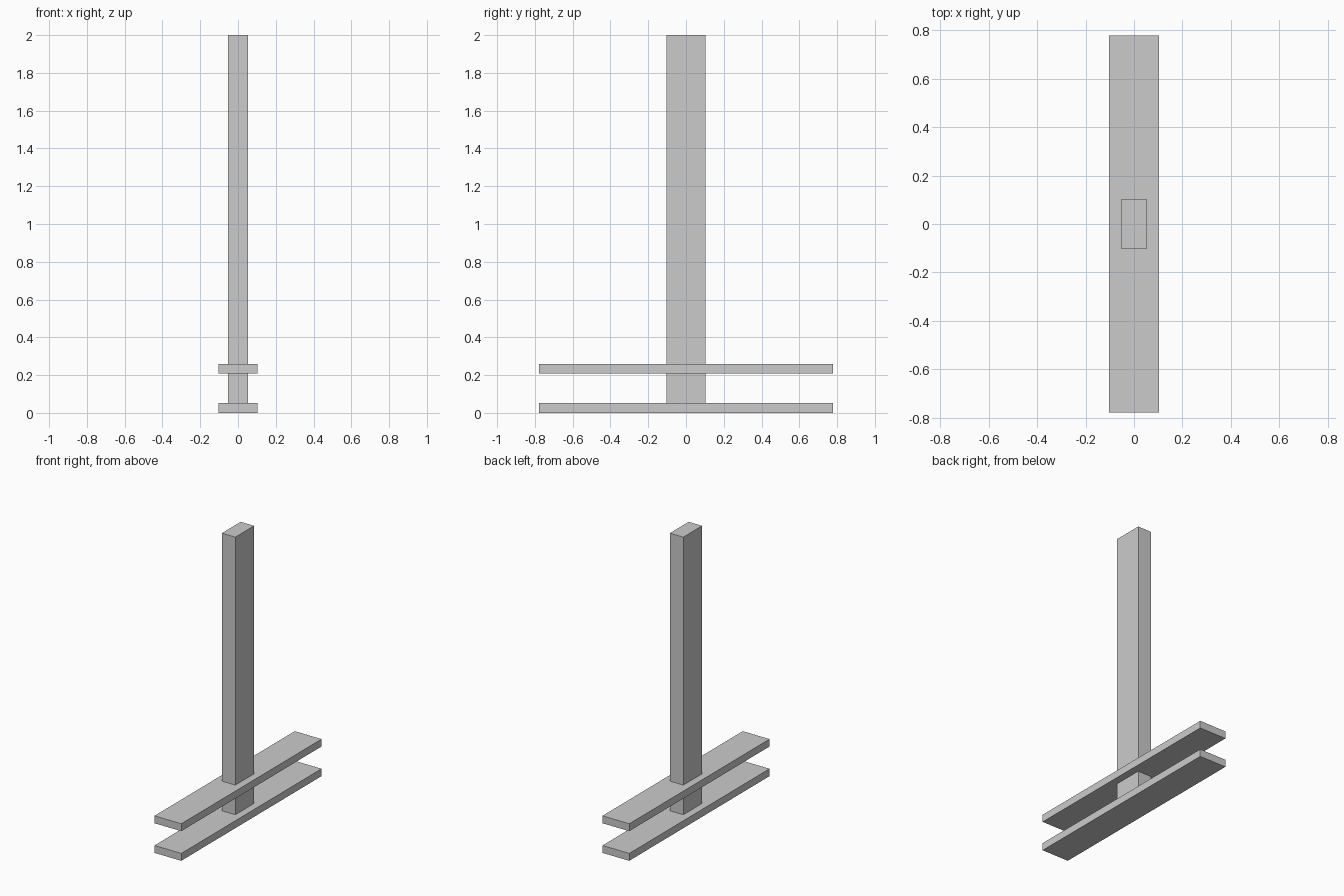
import bpy

cube = bpy.data.objects.get("Cube")
if cube:
    bpy.data.objects.remove(cube, do_unlink=True)

# Single plain grey for every part
grey = bpy.data.materials.new("light_grey")
grey.use_nodes = True
grey.diffuse_color = (0.6, 0.6, 0.6, 1)
grey.node_tree.nodes["Principled BSDF"].inputs["Base Color"].default_value = grey.diffuse_color


def box(name, width, depth, bottom, top):
    """Centred box spanning bottom to top."""
    bpy.ops.mesh.primitive_cube_add(size=1, location=(0, 0, (bottom + top) / 2))
    part = bpy.context.object
    part.name = part.data.name = name
    part.scale = (width, depth, top - bottom)
    bpy.ops.object.transform_apply(location=False, rotation=False, scale=True)
    part.data.materials.append(grey)
    return part


UNIT = 0.052  # board thickness
BOARD_WIDTH = 4 * UNIT
BOARD_LENGTH = 1.555

# Two long boards, one on the ground and one raised
for name, bottom in (("lower_board", 0), ("upper_board", 4 * UNIT)):
    box(name, BOARD_WIDTH, BOARD_LENGTH, bottom, bottom + UNIT)

# Upright post standing on the lower board and passing through the upper one
box("post", 2 * UNIT, 4 * UNIT, UNIT, 2)
